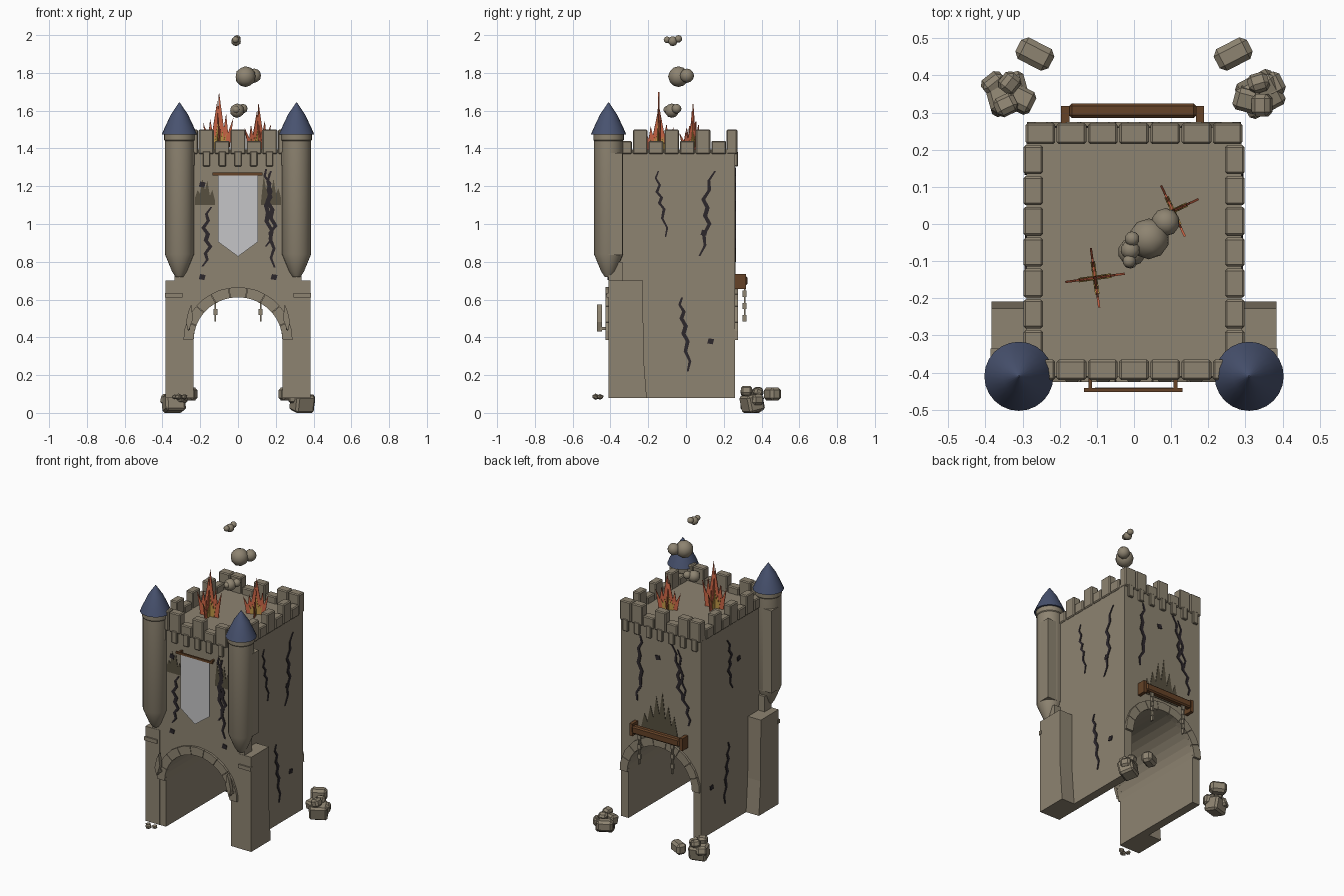
import bpy, bmesh, math, random
from mathutils import Vector, Matrix

if "Cube" in bpy.data.objects:
    bpy.data.objects.remove(bpy.data.objects["Cube"])

random.seed(4)


def mat(name, rgb):
    m = bpy.data.materials.new(name)
    m.diffuse_color = (*rgb, 1)
    m.use_nodes = True
    m.node_tree.nodes["Principled BSDF"].inputs["Base Color"].default_value = m.diffuse_color
    return m


STONE = mat("stone", (0.27, 0.23, 0.165))
ROOF = mat("slate blue", (0.065, 0.085, 0.16))
WOOD = mat("wood", (0.13, 0.055, 0.02))
RED = mat("flame red", (0.6, 0.13, 0.06))
YELLOW = mat("flame yellow", (0.5, 0.3, 0.06))
CLOTH = mat("cloth", (0.56, 0.56, 0.57))
CRACK = mat("crack dark", (0.025, 0.02, 0.024))
SOOT = mat("soot", (0.095, 0.08, 0.05))


def finish(name, bm, m, smooth=False):
    bmesh.ops.recalc_face_normals(bm, faces=bm.faces[:])
    me = bpy.data.meshes.new(name)
    bm.to_mesh(me)
    bm.free()
    me.materials.append(m)
    ob = bpy.data.objects.new(name, me)
    bpy.context.collection.objects.link(ob)
    if smooth:
        bpy.ops.object.select_all(action='DESELECT')
        ob.select_set(True)
        bpy.context.view_layer.objects.active = ob
        bpy.ops.object.shade_smooth_by_angle(angle=math.radians(35))
    return ob


def box(name, x, y, z, m, bevel=0.0, rot=None):
    bm = bmesh.new()
    bmesh.ops.create_cube(bm, size=1)
    size = Vector((x[1] - x[0], y[1] - y[0], z[1] - z[0]))
    mid = Vector((x[1] + x[0], y[1] + y[0], z[1] + z[0])) / 2
    bmesh.ops.scale(bm, vec=size, verts=bm.verts)
    if bevel:
        bmesh.ops.bevel(bm, geom=bm.edges[:], offset=bevel, segments=1, affect='EDGES')
    if rot:
        bmesh.ops.rotate(bm, matrix=rot, verts=bm.verts)
    bmesh.ops.translate(bm, vec=mid, verts=bm.verts)
    return finish(name, bm, m)


# Each wall maps (along, height, outward distance) to space
WALL = {
    "front": lambda u, v, d: (u, -0.41 - d, v),
    "back": lambda u, v, d: (u, 0.26 + d, v),
    "right": lambda u, v, d: (0.29 + d, u, v),
    "left": lambda u, v, d: (-0.29 - d, u, v),
}


def prism(name, pts, place, d0, d1, m):
    bm = bmesh.new()
    a = [bm.verts.new(place(u, v, d0)) for u, v in pts]
    b = [bm.verts.new(place(u, v, d1)) for u, v in pts]
    bm.faces.new(a)
    bm.faces.new(b[::-1])
    n = len(pts)
    for i in range(n):
        bm.faces.new((a[i], b[i], b[(i + 1) % n], a[(i + 1) % n]))
    return finish(name, bm, m)


def lathe(name, prof, cx, cy, n, m, smooth=True):
    bm = bmesh.new()
    rings = [[bm.verts.new((cx + r * math.cos(2 * math.pi * i / n),
                            cy + r * math.sin(2 * math.pi * i / n), z))
              for i in range(n)] for r, z in prof]
    for p, q in zip(rings, rings[1:]):
        for i in range(n):
            bm.faces.new((p[i], p[(i + 1) % n], q[(i + 1) % n], q[i]))
    bm.faces.new(rings[0])
    bm.faces.new(rings[-1])
    return finish(name, bm, m, smooth)


def ball(name, c, r, m, squash=1, jitter=0.0, sub=2):
    bm = bmesh.new()
    bmesh.ops.create_icosphere(bm, subdivisions=sub, radius=r)
    for v in bm.verts:
        v.co *= 1 + random.uniform(-jitter, jitter)
        v.co.z *= squash
    bmesh.ops.translate(bm, vec=c, verts=bm.verts)
    return finish(name, bm, m, smooth=not jitter)


# Tower body with an arched passage right through
arc = [(0.235 * math.cos(math.pi * i / 16), 0.385 + 0.228 * math.sin(math.pi * i / 16)) for i in range(17)]
prism("tower_body", [(-0.29, 0.08), (-0.29, 1.395), (0.29, 1.395), (0.29, 0.08), (0.235, 0.08)]
      + arc + [(-0.235, 0.08)], WALL["front"], 0, -0.67, STONE)

# Arch stones on both mouths
for side in ("front", "back"):
    for k in range(9):
        a0, a1 = (math.pi * (k + t) / 9 for t in (0.015, 0.985))
        am = (a0 + a1) / 2
        pts = [(r * math.cos(a), 0.385 + (r - 0.008) * math.sin(a))
               for r, a in ((0.235, a0), (0.288, a0), (0.29, am), (0.288, a1), (0.235, a1), (0.235, am))]
        prism("arch_stone", pts, WALL[side], -0.02, 0.015, STONE)

# Battlements: alternating tall and low blocks
for i in range(7):
    top = 1.44 if i % 2 == 0 else 1.50
    top = 1.50 if i in (1, 3, 5) else top
    x = -0.252 + i * 0.084
    for y in ((-0.42, -0.365), (0.215, 0.272)):
        t = 1.50 if i in (0, 6) else top
        box("merlon", (x - 0.04, x + 0.04), y, (1.37, t), STONE, 0.006)
for i in range(7):
    y = -0.325 + i * 0.083
    for s in (-1, 1):
        xs = sorted((s * 0.245, s * 0.298))
        box("merlon", xs, (y - 0.039, y + 0.039), (1.37, 1.50 if i % 2 else 1.44), STONE, 0.006)

# Corbels under the battlements
for x in (-0.25, -0.167, -0.083, 0, 0.083, 0.167, 0.25):
    box("corbel", (x - 0.019, x + 0.019), (-0.425, -0.40), (1.305, 1.385), STONE, 0.004)
    box("corbel", (x - 0.019, x + 0.019), (0.25, 0.275), (1.305, 1.385), STONE, 0.004)

# Corner turrets, backing walls, buttresses and ledges
for s in (-1, 1):
    cx = s * 0.31
    lathe("turret", [(0.02, 0.72), (0.04, 0.75), (0.077, 0.84), (0.077, 1.44), (0.081, 1.445), (0.081, 1.48)],
          cx, -0.41, 24, STONE)
    lathe("turret_roof", [(0.093, 1.475), (0.078, 1.51), (0.045, 1.58), (0.002, 1.643)], cx, -0.41, 24, ROOF)
    box("turret_backing", sorted((s * 0.28, s * 0.386)), (-0.41, -0.335), (0.835, 1.375), STONE)
    box("buttress_top", sorted((s * 0.28, s * 0.335)), (-0.409, -0.335), (0.6, 0.80), STONE)
    prism("buttress", [(-0.411, 0.08), (-0.411, 0.70), (-0.228, 0.70), (-0.225, 0.3), (-0.208, 0.08)],
          lambda u, v, d: (s * d, u, v), 0.28, 0.383, STONE)
    box("ledge", sorted((s * 0.295, s * 0.386)), (-0.42, -0.40), (0.61, 0.635), STONE)
    # Wall torch beside the arch
    prism("torch_flame", [(s * a, b) for a, b in
          ((0.262, 0.43), (0.238, 0.50), (0.248, 0.575), (0.262, 0.54), (0.276, 0.48))],
          WALL["front"], 0.035, 0.06, STONE)
    box("torch_bracket", sorted((s * 0.255, s * 0.268)), (-0.455, -0.41), (0.44, 0.455), STONE)

# Banner on its rod
prism("banner", [(-0.105, 1.262), (0.105, 1.262), (0.105, 0.905), (0.0, 0.828), (-0.105, 0.905)],
      WALL["front"], 0.03, 0.036, CLOTH)
box("banner_rod", (-0.135, 0.13), (-0.452, -0.441), (1.258, 1.272), WOOD)
for x in (-0.118, 0.112):
    box("rod_bracket", (x - 0.005, x + 0.005), (-0.446, -0.40), (1.258, 1.27), WOOD)

# Winch beam and chains at the back
box("winch_beam", (-0.175, 0.168), (0.285, 0.325), (0.675, 0.725), WOOD, 0.008)
for x in (-0.185, 0.178):
    box("beam_bracket", (x - 0.011, x + 0.011), (0.255, 0.317), (0.655, 0.735), WOOD)
for x in (-0.12, 0.12):
    for k in range(6):
        w, t = (0.011, 0.004) if k % 2 else (0.004, 0.011)
        z = 0.485 + k * 0.032
        box("chain_link", (x - w, x + w), (0.31 - t, 0.31 + t), (z, z + 0.034), STONE)


# Cracks: zigzag ribbons tapering at their ends
def crack(side, path, w=0.011):
    pts, n = [], len(path) * 3 - 2
    for i in range(n):
        k, f = divmod(i, 3)
        a, b = path[k], path[min(k + 1, len(path) - 1)]
        j = 0.009 * (-1) ** i
        pts.append((a[0] + (b[0] - a[0]) * f / 3 + j, a[1] + (b[1] - a[1]) * f / 3))
    half = [w * (0.45 + 0.6 * math.sin(math.pi * i / (n - 1))) for i in range(n)]
    line = [(p[0] - h, p[1]) for p, h in zip(pts, half)] + [(p[0] + h, p[1]) for p, h in zip(pts, half)][::-1]
    prism("crack", line, WALL[side], -0.002, 0.004, CRACK)


crack("front", [(-0.15, 1.09), (-0.175, 0.98), (-0.155, 0.88), (-0.18, 0.775)])
crack("front", [(0.14, 1.29), (0.17, 1.18), (0.15, 1.06), (0.18, 0.92), (0.185, 0.77)])
crack("front", [(0.165, 1.28), (0.165, 1.12), (0.19, 0.99), (0.155, 0.88)])
crack("right", [(-0.155, 1.28), (-0.145, 1.17), (-0.125, 1.08), (-0.10, 0.93)], 0.008)
crack("right", [(0.145, 1.28), (0.10, 1.13), (0.115, 1.0), (0.08, 0.83)])
for side in ("right", "left"):
    crack(side, [(-0.03, 0.61), (-0.015, 0.5), (0.0, 0.38), (0.018, 0.22)])
crack("left", [(-0.02, 1.28), (-0.05, 1.17), (-0.03, 1.08), (-0.06, 0.95)])
crack("back", [(0.14, 1.30), (0.16, 1.17), (0.14, 1.02), (0.18, 0.87)])
crack("back", [(-0.09, 1.30), (-0.13, 1.15), (-0.13, 1.03), (-0.19, 0.92), (-0.21, 0.80)])
crack("back", [(-0.13, 1.28), (-0.15, 1.12), (-0.18, 0.98)], 0.008)

# Small chipped holes
for side, u, v in (("front", -0.19, 0.72), ("front", 0.19, 0.72), ("front", -0.19, 1.21), ("right", 0.13, 0.38),
                   ("right", 0.095, 0.955), ("left", -0.13, 1.12), ("left", 0.15, 0.38), ("back", 0.02, 1.19)):
    prism("chip", [(u - 0.018, v - 0.012), (u + 0.012, v - 0.017), (u + 0.019, v + 0.01), (u - 0.01, v + 0.015)],
          WALL[side], -0.002, 0.005, CRACK)


# Soot marks with spiky tops
def soot(side, c, w, z, heights):
    n = len(heights)
    top = [(c - w + 2 * w * i / (n - 1), z + h) for i, h in enumerate(heights)]
    prism("soot_mark", [(c + w, z), (c - w, z)] + top, WALL[side], -0.002, 0.003, SOOT)


soot("front", -0.175, 0.052, 1.10, (0.04, 0.08, 0.06, 0.14, 0.08, 0.13, 0.05, 0.08, 0.03))
soot("front", 0.175, 0.052, 1.10, (0.03, 0.16, 0.08, 0.18, 0.07, 0.14, 0.06, 0.09, 0.04))
soot("back", 0.01, 0.13, 0.69, (0.03, 0.14, 0.08, 0.20, 0.11, 0.28, 0.13, 0.24, 0.10, 0.17, 0.06, 0.11, 0.02))


# Fires: crossed spiky sheets, red outside and yellow inside
def fire(cx, cy, turn, r, h):
    for k in range(4):
        a = turn + k * math.pi / 2
        ca, sa = math.cos(a), math.sin(a)
        tall = h * (1, 0.72, 0.85, 0.66)[k]

        def place(u, v, d):
            return (cx + u * ca - d * sa, cy + u * sa + d * ca, v)
        for nm, m, f, t in (("flame_outer", RED, 1, 0.003), ("flame_inner", YELLOW, 0.55, 0.006)):
            pts = [(0, 0), (0.7, 0), (0.78, 0.2), (0.95, 0.55), (0.62, 0.3), (0.5, 0.62), (0.36, 0.38), (0.05, 1), (0, 0.7)]
            prism(nm, [(u * r * f, 1.39 + v * tall * f) for u, v in pts], place, -t, t, m)


fire(-0.105, -0.145, math.radians(8), 0.085, 0.31)
fire(0.105, 0.035, math.radians(25), 0.08, 0.245)

# Smoke puffs
for x, y, z, r in ((-0.005, -0.075, 1.60, 0.038), (0.025, -0.05, 1.61, 0.026), (-0.01, -0.10, 1.605, 0.02),
                   (0.04, -0.04, 1.78, 0.055), (0.085, 0.005, 1.785, 0.038),
                   (-0.01, -0.07, 1.968, 0.026), (-0.013, -0.10, 1.975, 0.018), (-0.005, -0.04, 1.98, 0.02)):
    ball("smoke_puff", (x, y, z), r, STONE)

# Fallen rubble
for s in (-1, 1):
    for dx, dy, z, r in ((0, 0, 0.052, 0.055), (0.035, 0.025, 0.07, 0.032), (-0.035, -0.015, 0.085, 0.036),
                         (0.005, -0.03, 0.115, 0.03), (-0.005, 0.03, 0.11, 0.028)):
        rot = Matrix.Rotation(random.uniform(0, 3), 3, 'Z') @ Matrix.Rotation(random.uniform(-.4, .4), 3, 'X')
        x, y, q = s * (0.34 + dx), 0.35 + dy, r * 0.85
        box("rubble_block", (x - r, x + r), (y - q, y + q), (z - q, z + q), STONE, 0.012, rot)
    x = s * 0.267
    box("fallen_block", (x - 0.05, x + 0.05), (0.425, 0.49), (0.065, 0.135), STONE, 0.015,
        Matrix.Rotation(s * math.radians(27), 3, 'Z'))
for x, y, r in ((-0.315, -0.478, 0.02), (-0.285, -0.455, 0.018), (-0.335, -0.452, 0.016)):
    ball("pebble", (x, y, 0.085), r, STONE, 0.85, 0.1, 1)
